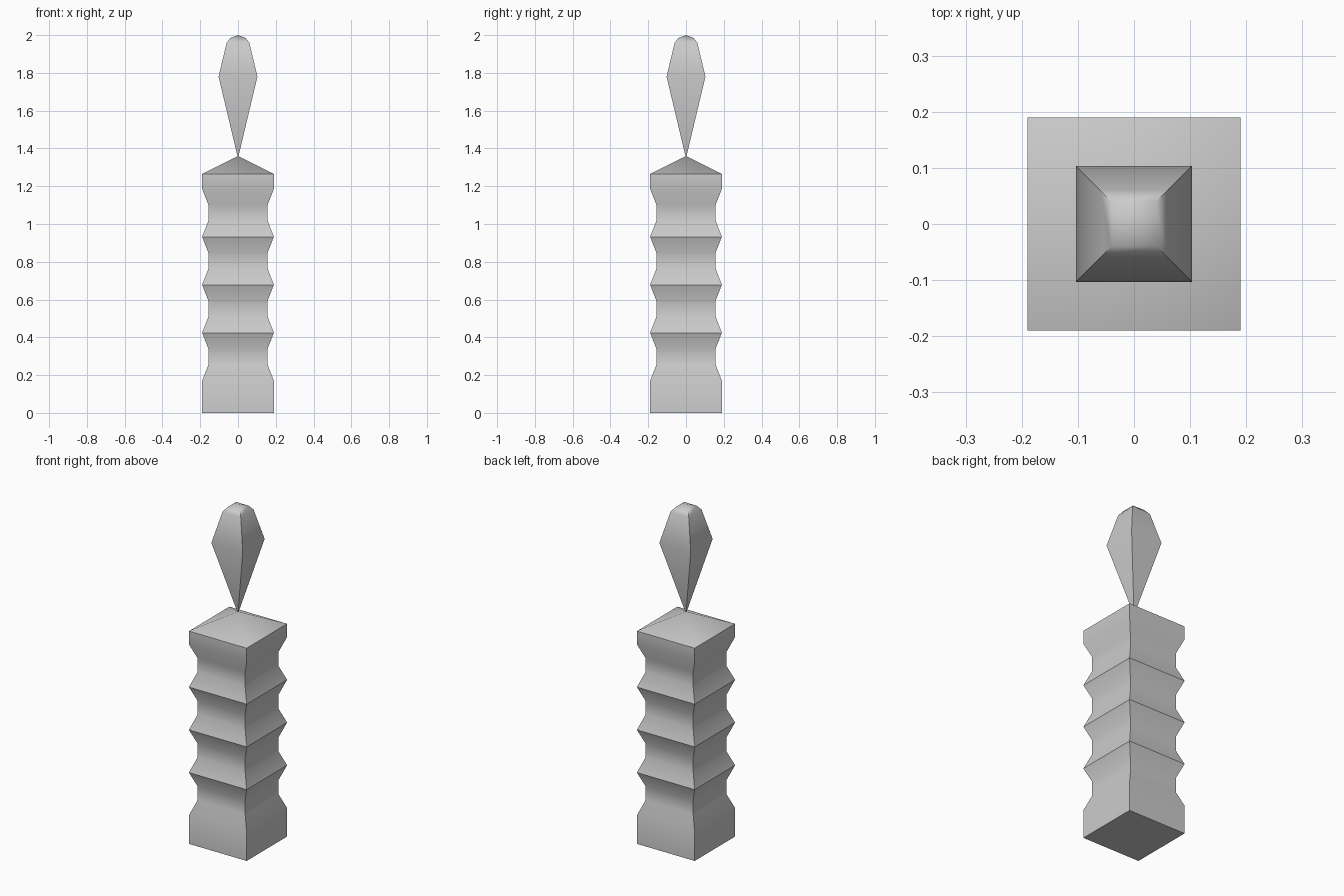
import bpy, bmesh, math

if "Cube" in bpy.data.objects:
    bpy.data.objects.remove(bpy.data.objects["Cube"])

grey = bpy.data.materials.new("grey")
grey.diffuse_color = (0.6, 0.6, 0.6, 1)
grey.use_nodes = True
grey.node_tree.nodes["Principled BSDF"].inputs["Base Color"].default_value = grey.diffuse_color


def square_stack(name, profile):
    """Loft square sections (half width, z); a zero half width gives a point."""
    bm = bmesh.new()
    rings = []
    for r, z in profile:
        corners = [(0, 0)] if r == 0 else [(-r, -r), (r, -r), (r, r), (-r, r)]
        rings.append([bm.verts.new((x, y, z)) for x, y in corners])
    for a, b in zip(rings, rings[1:]):
        for i in range(4):
            j = (i + 1) % 4
            if len(b) == 1:
                bm.faces.new((a[i], a[j], b[0]))
            elif len(a) == 1:
                bm.faces.new((a[0], b[j], b[i]))
            else:
                bm.faces.new((a[i], a[j], b[j], b[i]))
    if len(rings[0]) == 4:
        bm.faces.new(rings[0][::-1])
    bmesh.ops.recalc_face_normals(bm, faces=bm.faces)
    mesh = bpy.data.meshes.new(name)
    bm.to_mesh(mesh)
    bm.free()
    mesh.materials.append(grey)
    obj = bpy.data.objects.new(name, mesh)
    bpy.context.collection.objects.link(obj)
    bpy.ops.object.select_all(action='DESELECT')
    obj.select_set(True)
    bpy.context.view_layer.objects.active = obj
    bpy.ops.object.shade_smooth_by_angle(angle=math.radians(40))
    return obj


# Rippled square column with a pyramid top
WIDE, NARROW = 0.19, 0.157
column = [(WIDE, 0), (WIDE, 0.17)]
for k in range(4):
    z = 0.17 + k * 0.254
    column += [(NARROW, z + 0.085), (NARROW, z + 0.17), (WIDE, z + 0.254)]
column += [(WIDE, 1.265), (0, 1.36)]
square_stack("column", column)

# Slender square flame standing on the apex
square_stack("flame", [(0.003, 1.36), (0.103, 1.78), (0.06, 1.96),
                       (0.04, 1.985), (0, 2.0)])
